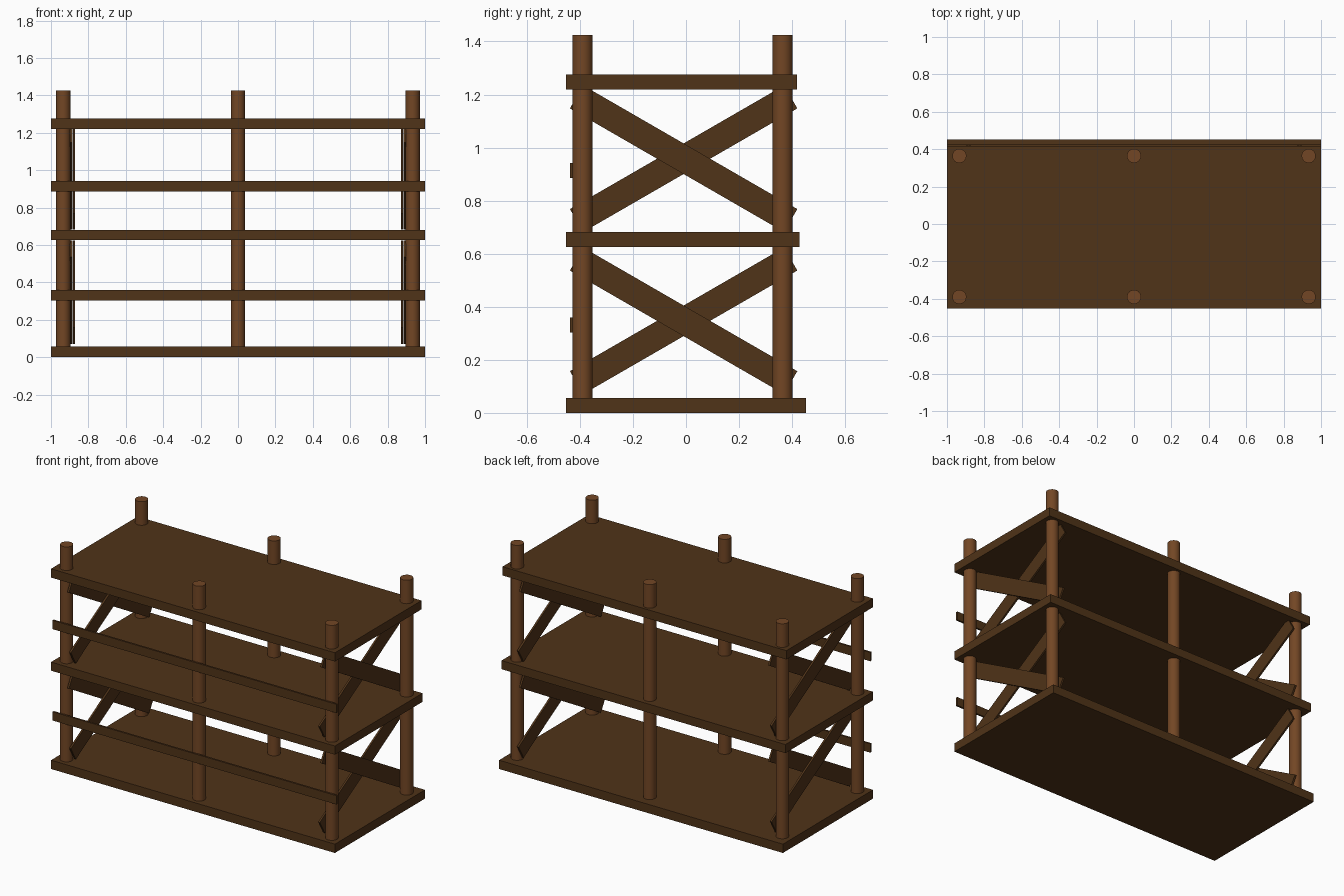
import bpy
from math import radians

if "Cube" in bpy.data.objects:
    bpy.data.objects.remove(bpy.data.objects["Cube"])


def material(name, color):
    m = bpy.data.materials.new(name)
    m.diffuse_color = color
    m.use_nodes = True
    m.node_tree.nodes["Principled BSDF"].inputs["Base Color"].default_value = m.diffuse_color
    return m


dark_wood = material("dark_wood", (0.08, 0.033, 0.009, 1))
post_wood = material("post_wood", (0.17, 0.062, 0.018, 1))


def box(name, lo, hi, rot_x=0):
    center = [(a + b) / 2 for a, b in zip(lo, hi)]
    bpy.ops.mesh.primitive_cube_add(size=1, location=center, rotation=(rot_x, 0, 0))
    ob = bpy.context.object
    ob.name = name
    ob.scale = [b - a for a, b in zip(lo, hi)]
    bpy.ops.object.transform_apply(location=False, rotation=False, scale=True)
    ob.data.materials.append(dark_wood)
    return ob


# Shelves: each one a little shallower at the back than the one below
for name, z0, z1, back in (("bottom_shelf", 0.0, 0.056, 0.453),
                           ("middle_shelf", 0.626, 0.681, 0.428),
                           ("top_shelf", 1.219, 1.275, 0.418)):
    box(name, (-1, -0.453, z0), (1, back, z1))

# Round posts, standing on the bottom board and passing through the shelves
for side, y in (("front", -0.39), ("back", 0.364)):
    for pos, x in (("left", -0.934), ("middle", 0), ("right", 0.934)):
        bpy.ops.mesh.primitive_cylinder_add(vertices=32, radius=0.0378, depth=1.395,
                                            location=(x, y, 0.03 + 1.395 / 2))
        post = bpy.context.object
        post.name = f"{side}_{pos}_post"
        post.data.materials.append(post_wood)
        bpy.ops.object.shade_smooth_by_angle(angle=radians(40))

# Thin rails across the front
for name, z in (("lower_front_rail", 0.331), ("upper_front_rail", 0.913)):
    box(name, (-1, -0.438, z - 0.028), (1, -0.426, z + 0.028))

# Crossed braces on both ends
half_len, half_w, yc = 0.466, 0.05, -0.009
for side, s in (("left", -1), ("right", 1)):
    for level, z in (("lower", 0.347), ("upper", 0.958)):
        for kind, x, angle in (("outer", 0.891, -30), ("inner", 0.877, 30)):
            box(f"{side}_{level}_{kind}_brace",
                (s * x - 0.006, yc - half_len, z - half_w),
                (s * x + 0.006, yc + half_len, z + half_w), radians(angle))
